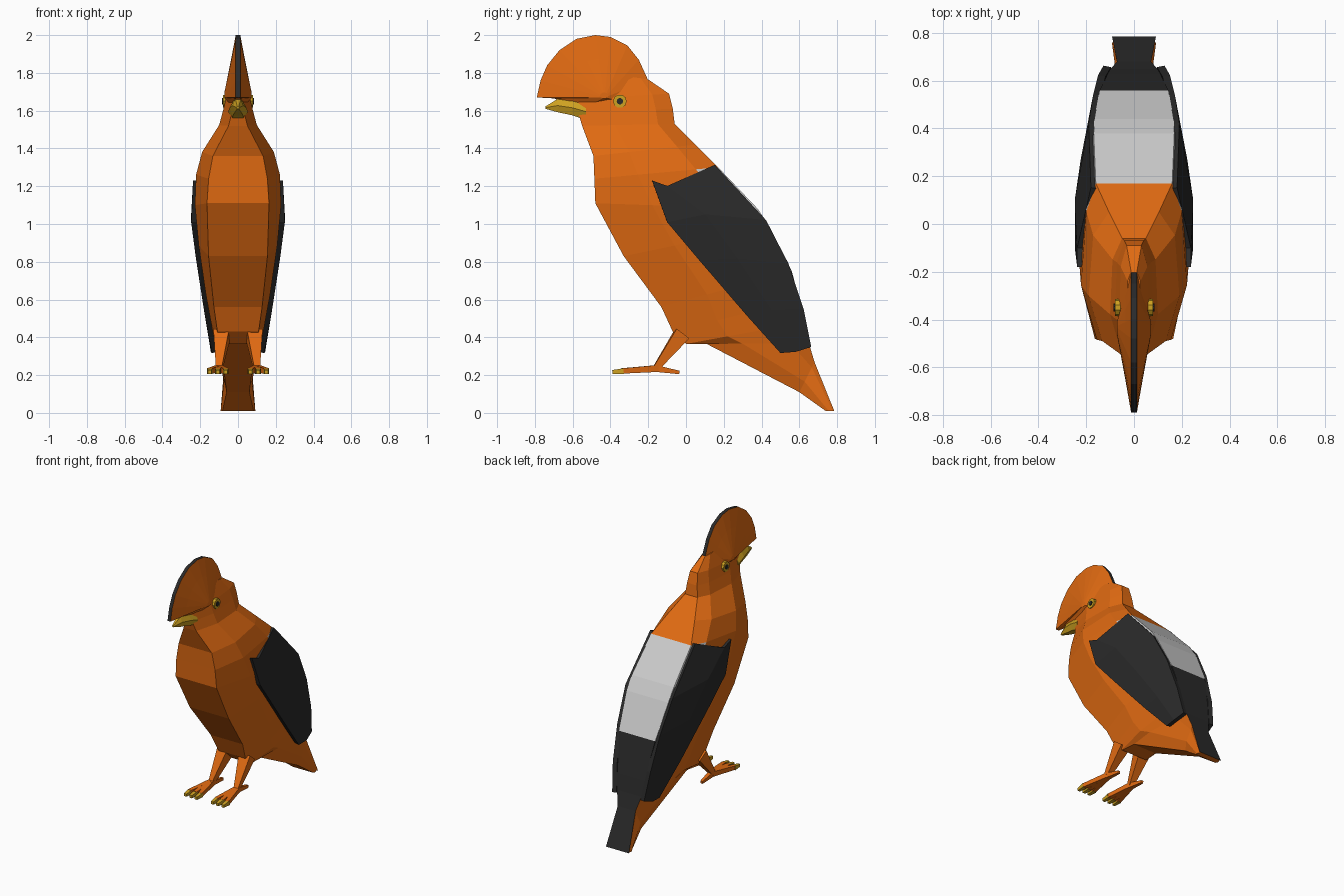
import bpy
from mathutils import Vector

if "Cube" in bpy.data.objects:
    bpy.data.objects.remove(bpy.data.objects["Cube"])


def material(name, rgb):
    m = bpy.data.materials.new(name)
    m.diffuse_color = (*rgb, 1)
    m.use_nodes = True
    m.node_tree.nodes["Principled BSDF"].inputs["Base Color"].default_value = m.diffuse_color
    return m


ORANGE = material("orange", (0.75, 0.145, 0.006))
BLACK = material("black", (0.023, 0.023, 0.023))
PALE = material("pale", (0.55, 0.55, 0.55))
YELLOW = material("yellow", (0.62, 0.36, 0.015))


def make(name, verts, faces, mats, index=None, mirror=False):
    me = bpy.data.meshes.new(name)
    me.from_pydata(verts, [], faces)
    for m in mats:
        me.materials.append(m)
    if index:
        me.polygons.foreach_set("material_index", index)
    ob = bpy.data.objects.new(name, me)
    bpy.context.collection.objects.link(ob)
    if mirror:
        ob.modifiers.new("mirror", 'MIRROR')
    return ob


def loft(name, rings, mats, mirror=False, colour=lambda r, s: 0):
    """Skin a list of equal-length closed rings, with both ends capped."""
    n = len(rings[0])
    verts = [p for ring in rings for p in ring]
    faces, idx = [], []
    for r in range(len(rings) - 1):
        for s in range(n):
            t = (s + 1) % n
            faces.append((r * n + s, r * n + t, (r + 1) * n + t, (r + 1) * n + s))
            idx.append(colour(r, s))
    faces += [tuple(range(n))[::-1], tuple(range(len(verts) - n, len(verts)))]
    idx += [colour(0, 0), colour(len(rings) - 2, 0)]
    return make(name, verts, faces, mats, idx, mirror)


# Body, head and tail: front y,z / back y,z / half width / front flat / back flat
sections = [
    (-.42, 1.80, -.20, 1.765, .03, .5, .4),
    (-.58, 1.66, -.09, 1.69, .062, .4, .5),
    (-.57, 1.59, -.07, 1.61, .08, .4, .5),
    (-.55, 1.52, -.06, 1.53, .10, .5, .5),
    (-.49, 1.36, .05, 1.42, .19, .7, .55),
    (-.485, 1.24, .17, 1.30, .222, .7, .72),
    (-.48, 1.11, .38, 1.08, .228, .72, .74),
    (-.33, .83, .44, .99, .208, .75, .8),
    (-.13, .56, .56, .75, .17, .75, .85),
    (-.07, .43, .60, .60, .145, .75, .85),
    (.0, .365, .63, .48, .13, .8, .85),
    (.11, .365, .65, .37, .115, .8, .85),
    (.60, .11, .68, .27, .075, .8, .95),
    (.74, .01, .785, .01, .092, .9, 1),
]
rings = []
for fy, fz, by, bz, w, ff, bf in sections:
    half = [(x, fy + (by - fy) * t, fz + (bz - fz) * t)
            for x, t in ((w * ff, 0), (w, .35), (w * .9, .82), (w * bf, 1))]
    rings.append(half + [(-x, y, z) for x, y, z in reversed(half)])


def body_colour(r, s):
    if s == 3 or (s in (2, 4) and 5 <= r <= 10):
        return 0 if r < 5 else 1 if r < 8 else 2
    return 0


loft("body", rings, [ORANGE, PALE, BLACK], colour=body_colour)

# Crest: thin half disc, thickening towards the head, dark along the rim
outline = [(-.79, 1.67), (-.77, 1.76), (-.735, 1.84), (-.67, 1.92), (-.58, 1.98),
           (-.48, 2.0), (-.40, 1.99), (-.31, 1.945), (-.25, 1.87), (-.20, 1.76),
           (-.25, 1.62), (-.55, 1.61), (-.70, 1.665)]
cy, cz = -.43, 1.67
crest = []
for x, k in ((-.072, .08), (-.036, .62), (-.012, 1), (.012, 1), (.036, .62), (.072, .08)):
    crest.append([(x, cy + (y - cy) * k, cz + (z - cz) * k) for y, z in outline])
loft("crest", crest, [ORANGE, BLACK], colour=lambda r, s: int(r == 2 and s < 9))

# Beak: lower and upper wedges
def beak_ring(y, top, low, w):
    return [(w * .6, y, low), (w, y, (top + low) / 2), (w * .5, y, top),
            (-w * .5, y, top), (-w, y, (top + low) / 2), (-w * .6, y, low)]


loft("beak", [beak_ring(-.745, 1.622, 1.61, .008), beak_ring(-.68, 1.662, 1.592, .028),
              beak_ring(-.60, 1.655, 1.575, .045), beak_ring(-.53, 1.64, 1.55, .052)], [YELLOW])

# Wings: rows of lower, middle and upper points as x, y, z
wing_rows = [
    ((.222, -.18, 1.23), (.222, -.10, 1.20), (.165, .15, 1.31)),
    ((.232, -.10, 1.01), (.232, .10, 1.05), (.174, .42, 1.02)),
    ((.205, .07, .81), (.207, .27, .82), (.155, .54, .79)),
    ((.16, .32, .52), (.165, .45, .55), (.135, .62, .55)),
    ((.122, .50, .32), (.128, .58, .325), (.112, .66, .35)),
]
wing = make("wings", [p for row in wing_rows for p in row],
            [(r * 3 + c, r * 3 + c + 1, r * 3 + c + 4, r * 3 + c + 3)
             for r in range(4) for c in range(2)], [BLACK])
solid = wing.modifiers.new("thickness", 'SOLIDIFY')
solid.thickness, solid.offset = .032, 0
wing.modifiers.new("mirror", 'MIRROR')


# Tapered bar between two points, used for the legs, toes and claws
def bar(name, a, b, ra, rb, mat, sides=((1, 1), (-1, 1), (-1, -1), (1, -1))):
    a, b = Vector(a), Vector(b)
    d = (b - a).normalized()
    u = d.cross(Vector((0, 0, 1))).normalized()
    v = u.cross(d)
    loft(name, [[tuple(p + u * i * r + v * j * r) for i, j in sides]
                for p, r in ((a, ra), (b, rb))], [mat], mirror=True)


bar("legs", (.085, -.02, .42), (.10, -.16, .235), .042, .016, ORANGE)
for i, tip in enumerate((.065, .107, .15)):
    bar(f"toes_{i}", (.10, -.15, .235), (tip, -.34, .222), .018, .014, ORANGE)
    bar(f"claws_{i}", (tip, -.33, .221), (tip, -.39, .217), .015, .010, YELLOW)
bar("hind_toes", (.10, -.16, .235), (.10, -.035, .214), .018, .009, ORANGE)

# Eyes: ring and pupil
for side in (-1, 1):
    for name, r, x, mat in (("eye", .036, .068, YELLOW), ("pupil", .017, .073, BLACK)):
        bpy.ops.mesh.primitive_cylinder_add(vertices=10, radius=r, depth=.024,
                                            location=(side * x, -.35, 1.65),
                                            rotation=(0, 1.5708, 0))
        bpy.context.object.name = f"{name}_{'left' if side < 0 else 'right'}"
        bpy.context.object.data.materials.append(mat)
